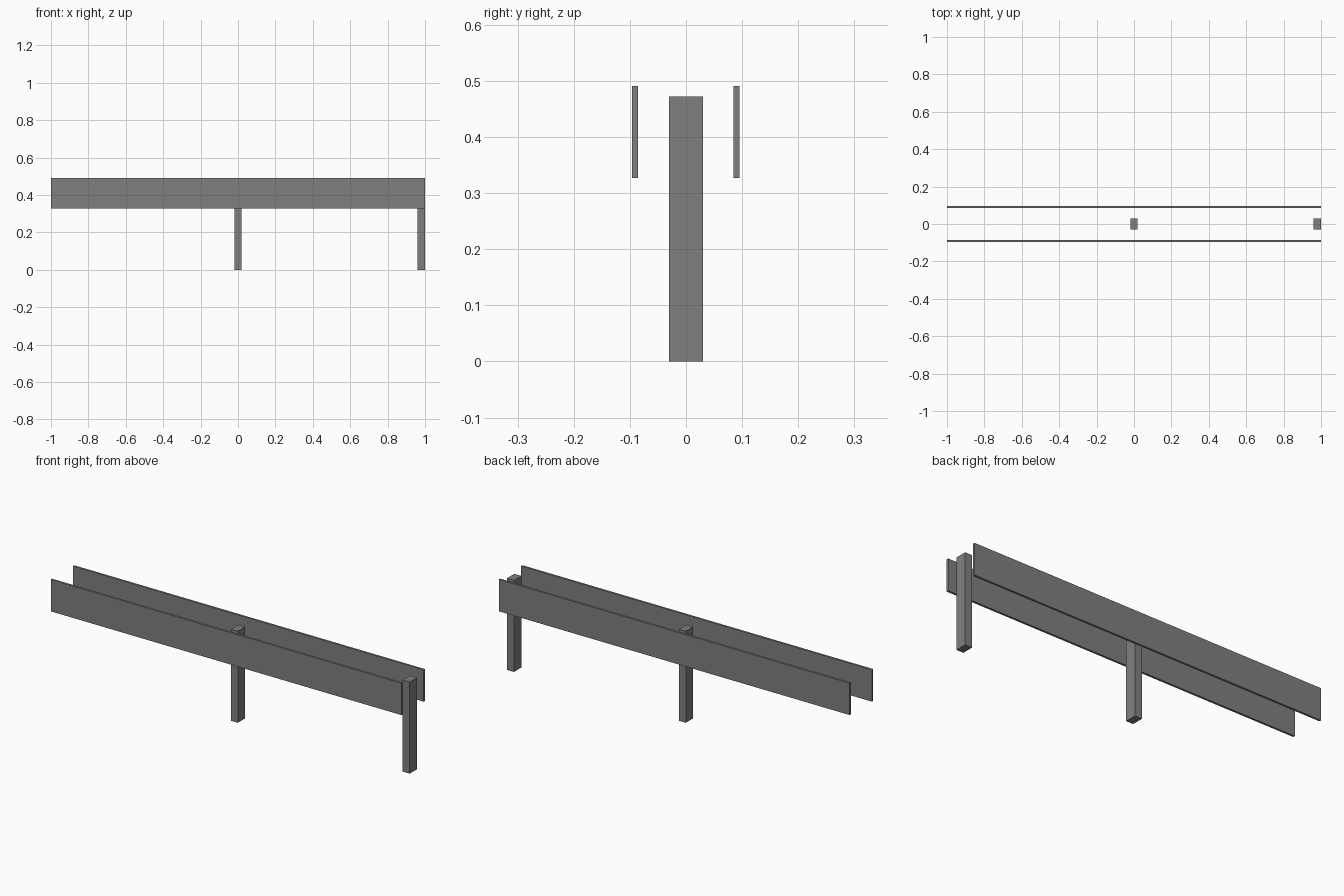
import bpy

cube = bpy.data.objects.get("Cube")
if cube:
    bpy.data.objects.remove(cube, do_unlink=True)

# Galvanised steel colour
steel = bpy.data.materials.new("grey_steel")
steel.use_nodes = True
colour = (0.21, 0.215, 0.21, 1)
steel.diffuse_color = colour
steel.node_tree.nodes["Principled BSDF"].inputs["Base Color"].default_value = colour


def box(name, low, high):
    """Flat-faced box between two opposite corners."""
    centre = [(a + b) / 2 for a, b in zip(low, high)]
    bpy.ops.mesh.primitive_cube_add(size=1, location=centre)
    obj = bpy.context.object
    obj.name = name
    obj.scale = [b - a for a, b in zip(low, high)]
    bpy.ops.object.transform_apply(location=False, rotation=False, scale=True)
    obj.data.materials.append(steel)
    return obj


# Long rail plates on both sides
for name, y in (("front_rail", -0.091), ("back_rail", 0.09)):
    box(name, (-1, y - 0.0055, 0.327), (1, y + 0.0055, 0.491))

# Upright posts between the rails, at the middle and the left end
for name, x in (("middle_post", 0), ("end_post", 0.98)):
    box(name, (x - 0.02, -0.03, 0), (x + 0.02, 0.03, 0.472))
